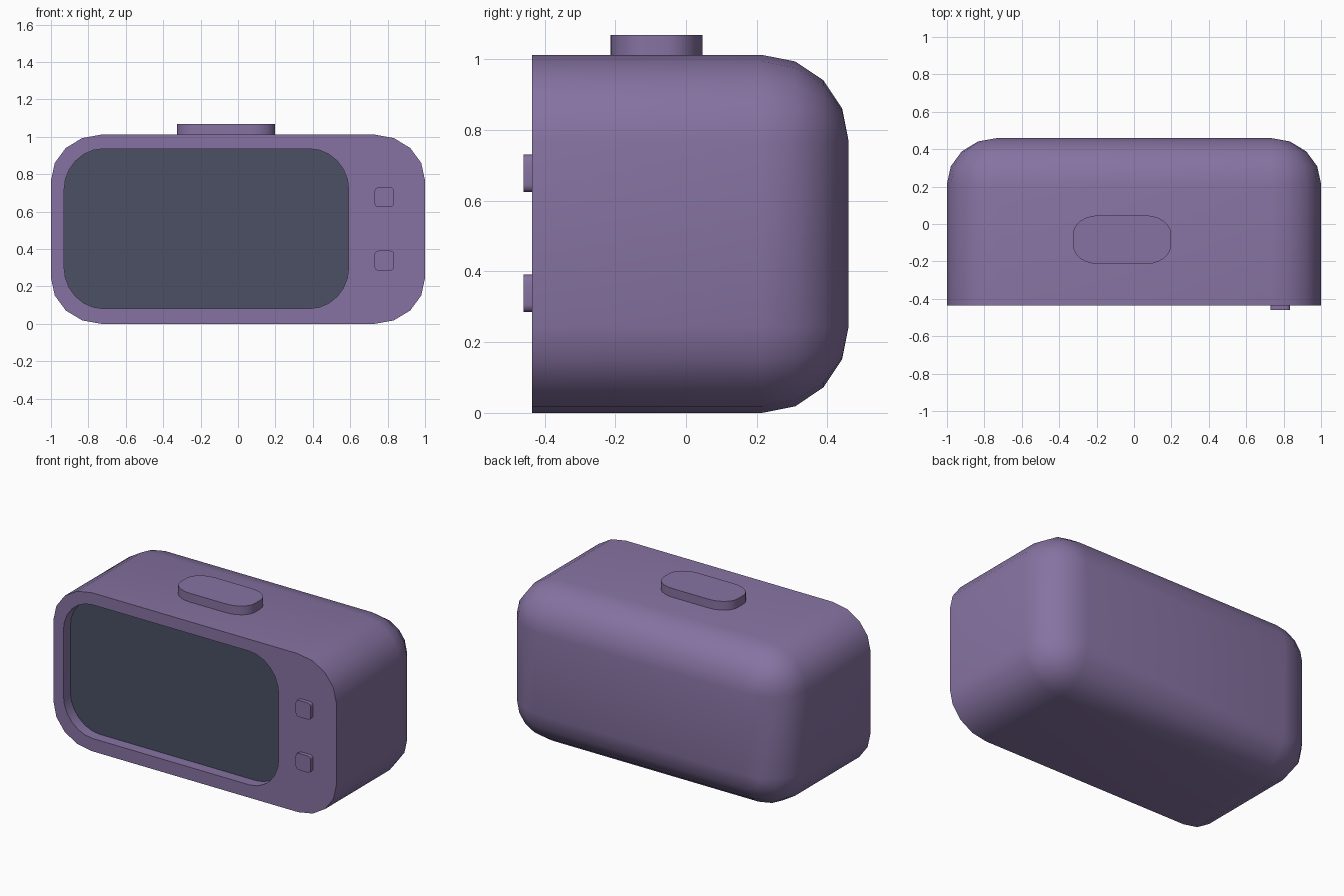
import bpy, bmesh, math

if "Cube" in bpy.data.objects:
    bpy.data.objects.remove(bpy.data.objects["Cube"])


def material(name, rgb):
    m = bpy.data.materials.new(name)
    m.diffuse_color = (*rgb, 1)
    m.use_nodes = True
    m.node_tree.nodes["Principled BSDF"].inputs["Base Color"].default_value = m.diffuse_color
    return m


purple = material("muted_purple", (0.239, 0.171, 0.361))
slate = material("dark_slate", (0.069, 0.080, 0.127))


def outline(u0, u1, v0, v1, ru, rv, seg):
    """Rounded rectangle with elliptical corners, counter-clockwise."""
    pts = []
    corners = ((u1 - ru, v1 - rv), (u0 + ru, v1 - rv), (u0 + ru, v0 + rv), (u1 - ru, v0 + rv))
    for k, (cu, cv) in enumerate(corners):
        for i in range(seg + 1):
            a = math.pi / 2 * (k + i / seg)
            pts.append((cu + ru * math.cos(a), cv + rv * math.sin(a)))
    return pts


def bridge(bm, a, b):
    n = len(a)
    return [bm.faces.new((a[i], a[(i + 1) % n], b[(i + 1) % n], b[i])) for i in range(n)]


def loop_edges(bm, ring):
    return [bm.edges.get((ring[i - 1], ring[i])) for i in range(len(ring))]


def finish(bm, name, mats):
    bmesh.ops.remove_doubles(bm, verts=bm.verts, dist=1e-4)
    bmesh.ops.recalc_face_normals(bm, faces=bm.faces)
    me = bpy.data.meshes.new(name)
    bm.to_mesh(me)
    bm.free()
    for m in mats:
        me.materials.append(m)
    me.polygons.foreach_set("use_smooth", [True] * len(me.polygons))
    me.set_sharp_from_angle(angle=math.radians(35))
    ob = bpy.data.objects.new(name, me)
    bpy.context.collection.objects.link(ob)
    return ob


def prism(name, pts, to3d, w0, w1):
    """Extrude an outline between two levels."""
    bm = bmesh.new()
    a = [bm.verts.new(to3d(u, v, w0)) for u, v in pts]
    b = [bm.verts.new(to3d(u, v, w1)) for u, v in pts]
    bridge(bm, a, b)
    bm.faces.new(a)
    bm.faces.new(b)
    return finish(bm, name, [purple])


# Body: flat front, back edges rounded into the corners
FRONT, FLOOR, SEG = -0.435, -0.365, 4
RX, RY, RZ = 0.27, 0.245, 0.245
bm = bmesh.new()


def body_ring(y, t):
    c = math.cos(t)
    ix, iz = RX * (1 - c), RZ * (1 - c)
    pts = outline(-1 + ix, 1 - ix, iz, 1.012 - iz, RX * c, RZ * c, SEG)
    return [bm.verts.new((x, y, z)) for x, z in pts]


rings = [body_ring(FRONT, 0)]
for i in range(SEG + 1):
    t = math.pi / 2 * i / SEG
    rings.append(body_ring(0.46 - RY + RY * math.sin(t), t))
for a, b in zip(rings, rings[1:]):
    bridge(bm, a, b)
bm.faces.new(rings[-1])

# Recessed screen in the front face
pts = outline(-0.93, 0.592, 0.082, 0.936, 0.21, 0.22, 6)
rim = [bm.verts.new((x, FRONT, z)) for x, z in pts]
floor = [bm.verts.new((x, FLOOR, z)) for x, z in pts]
bridge(bm, rim, floor)
bm.faces.new(floor).material_index = 1
bmesh.ops.triangle_fill(bm, use_beauty=True, normal=(0, -1, 0),
                        edges=loop_edges(bm, rings[0]) + loop_edges(bm, rim))
finish(bm, "body_with_screen", [purple, slate])

# Long button on top
prism("top_button", outline(-0.326, 0.198, -0.214, 0.046, 0.135, 0.1, 6),
      lambda u, v, w: (u, v, w), 1.0, 1.068)

# Two small buttons beside the screen
for name, z in (("upper_button", 0.677), ("lower_button", 0.338)):
    prism(name, outline(0.73, 0.835, z - 0.053, z + 0.053, 0.02, 0.02, 3),
          lambda u, v, w: (u, w, v), FRONT + 0.01, -0.46)
